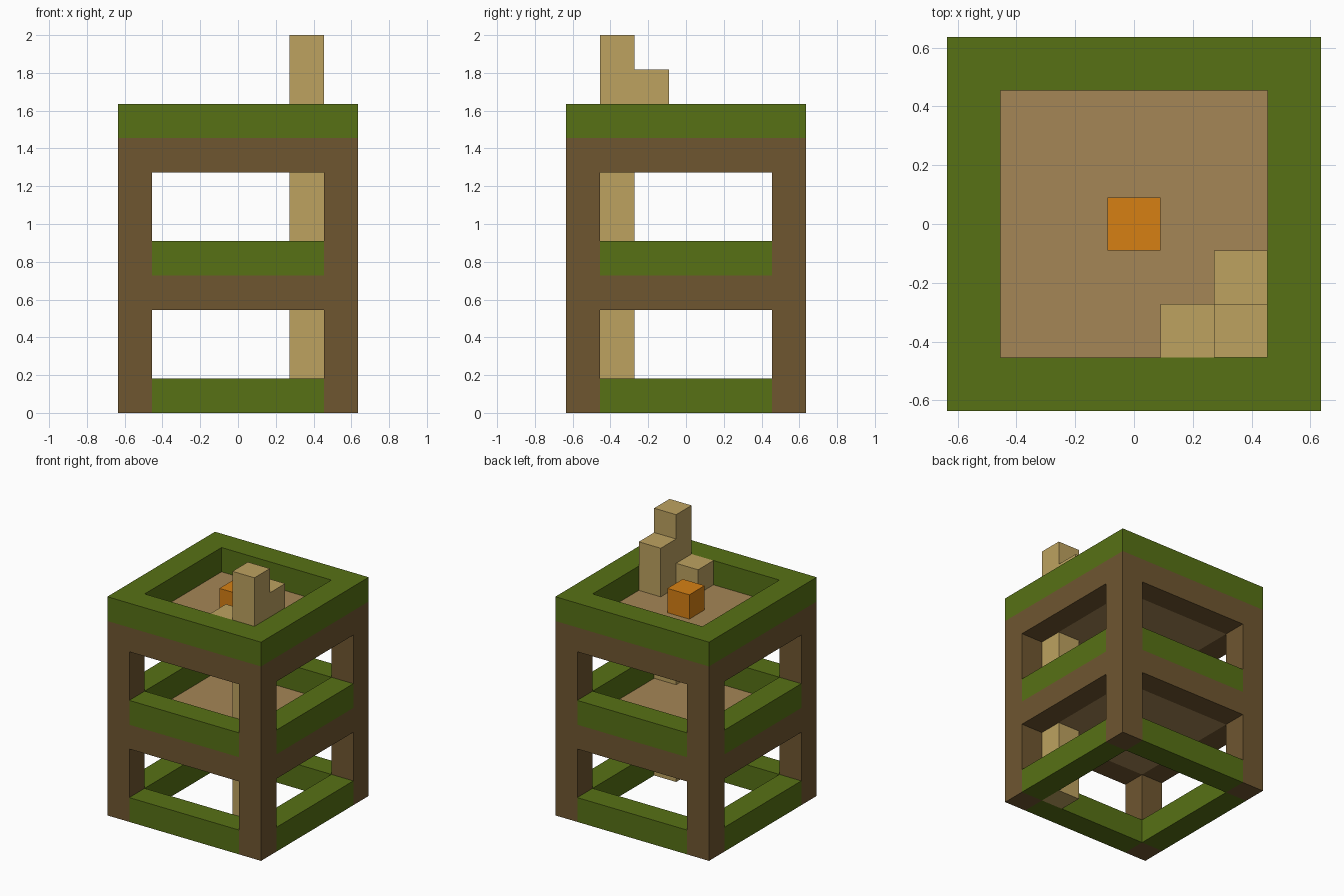
import bpy
import bmesh
from mathutils import Vector

if "Cube" in bpy.data.objects:
    bpy.data.objects.remove(bpy.data.objects["Cube"], do_unlink=True)

U = 2 / 11        # one block
HALF = 3.5        # half width in blocks
INNER = 2.5       # half width inside the frame


def to_linear(c):
    c /= 255
    return c / 12.92 if c <= 0.04045 else ((c + 0.055) / 1.055) ** 2.4


def material(name, *rgb):
    mat = bpy.data.materials.new(name)
    mat.use_nodes = True
    colour = [to_linear(c) for c in rgb] + [1]
    mat.diffuse_color = colour
    mat.node_tree.nodes["Principled BSDF"].inputs["Base Color"].default_value = colour
    return mat


green = material("moss green", 87, 113, 21)
brown = material("dark wood", 111, 86, 48)
plank = material("plank brown", 165, 134, 86)
tan = material("pale tan", 189, 162, 96)
orange = material("orange", 214, 128, 20)


def finish(name, bm, mat):
    mesh = bpy.data.meshes.new(name)
    bm.to_mesh(mesh)
    bm.free()
    mesh.materials.append(mat)
    obj = bpy.data.objects.new(name, mesh)
    bpy.context.collection.objects.link(obj)


def box(name, mat, low, high):
    """Box between two corners given in blocks."""
    bm = bmesh.new()
    bmesh.ops.create_cube(bm, size=1)
    low, high = Vector(low) * U, Vector(high) * U
    for v in bm.verts:
        v.co = (low + high) / 2 + v.co * (high - low)
    finish(name, bm, mat)


def rim(name, mat, bottom, top):
    """Closed square ring: matching outer and inner loops bridged with quads."""
    bm = bmesh.new()
    corners = ((-1, -1), (1, -1), (1, 1), (-1, 1))
    section = ((HALF, bottom), (HALF, top), (INNER, top), (INNER, bottom))
    loops = [[bm.verts.new(Vector((x * r, y * r, z)) * U) for x, y in corners]
             for r, z in section]
    for i in range(4):
        a, b = loops[i], loops[(i + 1) % 4]
        for j in range(4):
            k = (j + 1) % 4
            bm.faces.new((a[j], a[k], b[k], b[j]))
    bmesh.ops.recalc_face_normals(bm, faces=bm.faces[:])
    finish(name, bm, mat)


def rails(name, mat, level):
    """Four rails between the corner posts, one block high."""
    for side, s in (("left", 1), ("right", -1)):
        a, b = sorted((s * INNER, s * HALF))
        box(f"{side}_{name}", mat, (a, -INNER, level), (b, INNER, level + 1))
    for side, s in (("back", 1), ("front", -1)):
        a, b = sorted((s * INNER, s * HALF))
        box(f"{side}_{name}", mat, (-INNER, a, level), (INNER, b, level + 1))


# Corner posts
for x_name, x in (("right", -HALF), ("left", INNER)):
    for y_name, y in (("front", -HALF), ("back", INNER)):
        box(f"{y_name}_{x_name}_post", brown, (x, y, 0), (x + 1, y + 1, 8))

# Green railings, floor beams and floors
rails("base_rail", green, 0)
for storey, level in (("middle", 3), ("upper", 7)):
    rails(f"{storey}_beam", brown, level)
    box(f"{storey}_floor", plank, (-INNER, -INNER, level), (INNER, INNER, level + 1))
rails("middle_rail", green, 4)
rim("top_rim", green, 8, 9)

# Inner column, standing through the floors, with two steps at the top
box("column", tan, (1.5, -2.5, 0), (2.5, -1.5, 11))
box("high_step", tan, (1.5, -1.5, 8), (2.5, -0.5, 10))
box("low_step", tan, (0.5, -2.5, 8), (1.5, -1.5, 9))

# Block in the middle of the top floor
box("centre_block", orange, (-0.5, -0.5, 8), (0.5, 0.5, 9))
